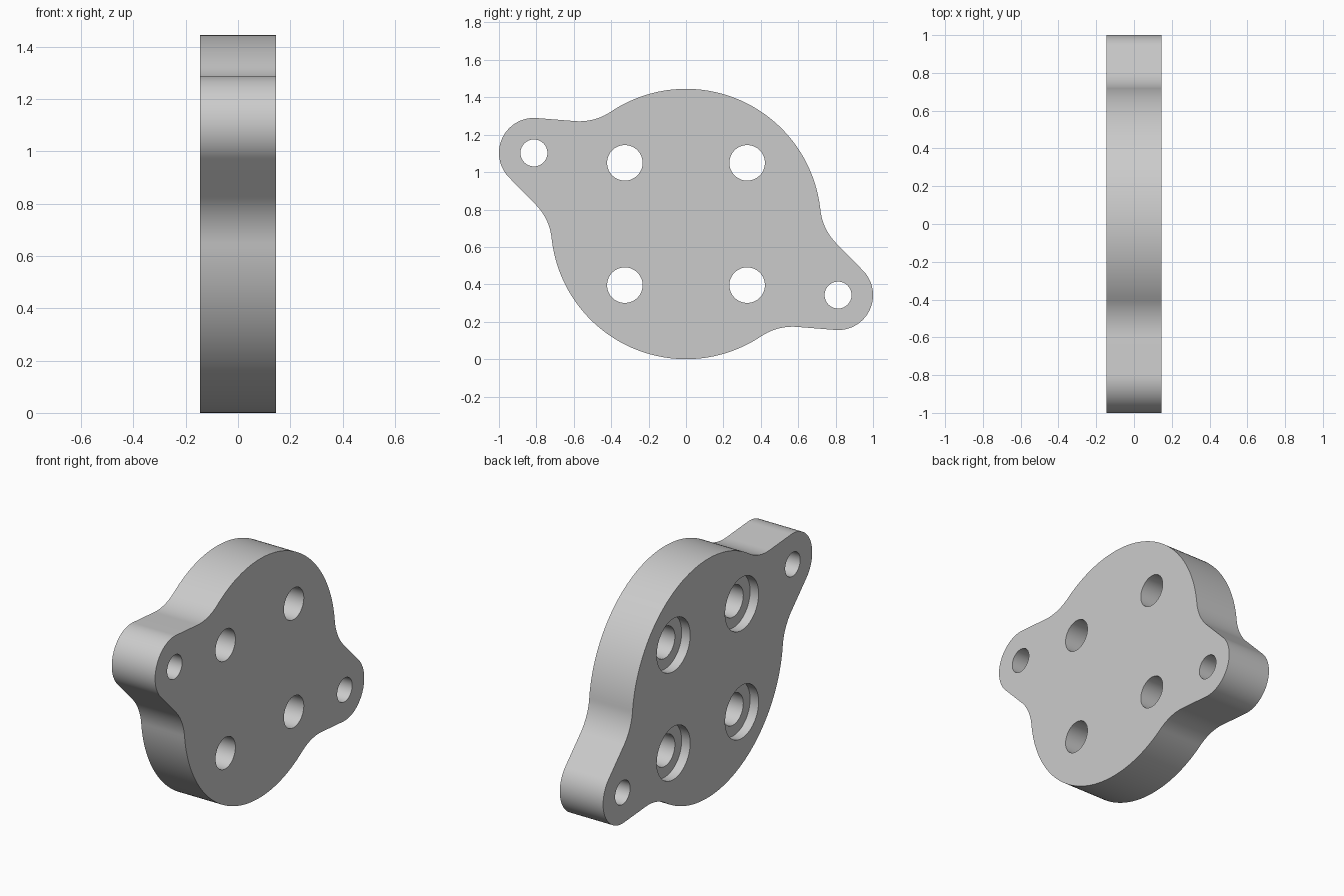
import bpy, bmesh, math
from mathutils import Vector, Matrix

cube = bpy.data.objects.get("Cube")
if cube:
    bpy.data.objects.remove(cube, do_unlink=True)

HALF = 0.145                      # half thickness along x
DISC = 0.7225                     # body radius, also centre height
EAR_Y, EAR_Z, EAR_R = 0.813, 0.38, 0.187
FILLET = 0.3
TAPER = math.radians(20.5)        # flare of the ear sides
HOLE, PIN, BORE, BORE_DEPTH, PITCH = 0.095, 0.072, 0.16, 0.057, 0.327

grey = bpy.data.materials.new("light grey metal")
grey.use_nodes = True
colour = (0.6, 0.6, 0.6, 1)
grey.diffuse_color = colour
grey.node_tree.nodes["Principled BSDF"].inputs["Base Color"].default_value = colour


def polar(r, a):
    return Vector((r * math.cos(a), r * math.sin(a)))


def arc(centre, r, start, end, steps):
    return [centre + polar(r, start + (end - start) * i / steps) for i in range(steps + 1)]


def outline():
    """Round body with two opposite ears, joined by tangent lines and fillets."""
    ear = math.hypot(EAR_Y, EAR_Z)
    n = math.pi / 2 - TAPER
    line = ear * math.sin(TAPER) + EAR_R
    reach = DISC + FILLET
    phi = n - math.acos((line + FILLET) / reach)
    half = arc(Vector((ear, 0)), EAR_R, -n, n, 40)
    half += arc(polar(reach, phi), FILLET, n + math.pi, phi + math.pi, 16)
    half += arc(Vector((0, 0)), DISC, phi, math.pi - phi, 64)[1:-1]
    half += arc(polar(reach, math.pi - phi), FILLET, -phi, -n, 16)
    turn = Matrix.Rotation(math.atan2(EAR_Z, -EAR_Y), 2)
    return [turn @ p for p in half + [-p for p in half]]


# Flange plate
bm = bmesh.new()
verts = [bm.verts.new((-HALF, p.x, p.y + DISC)) for p in outline()]
face = bm.faces.new(verts)
ext = bmesh.ops.extrude_face_region(bm, geom=[face])
bmesh.ops.translate(bm, vec=(2 * HALF, 0, 0),
                    verts=[v for v in ext["geom"] if isinstance(v, bmesh.types.BMVert)])
bmesh.ops.recalc_face_normals(bm, faces=bm.faces[:])
mesh = bpy.data.meshes.new("flange_plate")
bm.to_mesh(mesh)
bm.free()
mesh.materials.append(grey)
plate = bpy.data.objects.new("flange_plate", mesh)
bpy.context.collection.objects.link(plate)


def drill(name, y, z, r, x0, x1):
    """Cut a round hole along x between x0 and x1."""
    bpy.ops.mesh.primitive_cylinder_add(vertices=64, radius=r, depth=x1 - x0,
                                        location=((x0 + x1) / 2, y, z),
                                        rotation=(0, math.pi / 2, 0))
    cutter = bpy.context.object
    cutter.name = name
    cutter.hide_render = True
    cutter.data.materials.append(grey)
    cut = plate.modifiers.new(name, "BOOLEAN")
    cut.operation, cut.solver, cut.object = "DIFFERENCE", "EXACT", cutter
    bpy.context.view_layer.objects.active = plate
    bpy.ops.object.modifier_apply(modifier=name)
    bpy.data.objects.remove(cutter, do_unlink=True)


# Four counterbored bolt holes
for sy in (-1, 1):
    for sz in (-1, 1):
        y, z = sy * PITCH, DISC + sz * PITCH
        drill("bolt_hole", y, z, HOLE, -0.3, 0.3)
        drill("counterbore", y, z, BORE, -0.3, BORE_DEPTH - HALF)

# One mounting hole in each ear
for s in (-1, 1):
    drill("ear_hole", s * EAR_Y, DISC - s * EAR_Z, PIN, -0.3, 0.3)

# Smooth walls, crisp rims
bpy.ops.object.select_all(action="DESELECT")
plate.select_set(True)
bpy.context.view_layer.objects.active = plate
bpy.ops.object.shade_smooth_by_angle(angle=math.radians(30))
